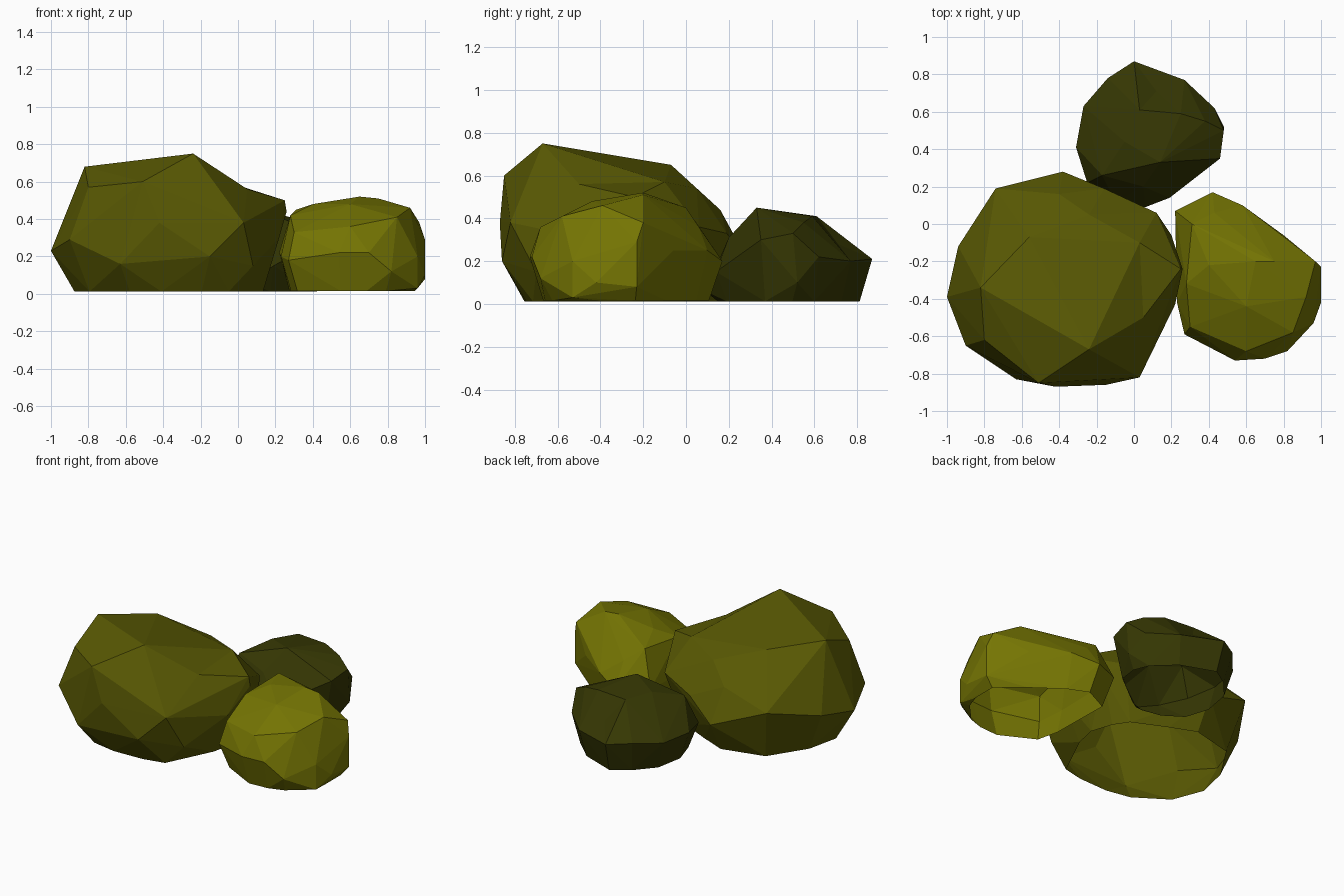
import bpy, bmesh
from mathutils import Vector

if "Cube" in bpy.data.objects:
    bpy.data.objects.remove(bpy.data.objects["Cube"])


def rock(name, belt, crown, dent, foot_scale, foot_z, color):
    """Faceted boulder shell, open below: hull of a belt, a crown and a shrunken foot."""
    cx = (min(p[0] for p in belt) + max(p[0] for p in belt)) / 2
    cy = (min(p[1] for p in belt) + max(p[1] for p in belt)) / 2
    foot = [(cx + (x - cx) * foot_scale, cy + (y - cy) * foot_scale, foot_z)
            for x, y, z in belt]
    bm = bmesh.new()
    for p in belt + crown + foot:
        bm.verts.new(p)
    bmesh.ops.convex_hull(bm, input=bm.verts[:])
    # open the underside
    bmesh.ops.recalc_face_normals(bm, faces=bm.faces[:])
    under = [f for f in bm.faces if all(v.co.z < .025 for v in f.verts)]
    bmesh.ops.delete(bm, geom=under, context='FACES')
    loose = [v for v in bm.verts if not v.link_faces]
    bmesh.ops.delete(bm, geom=loose, context='VERTS')
    # press one hollow into the nearest edge
    if dent:
        d = Vector(dent)
        edge = min(bm.edges, key=lambda e: ((e.verts[0].co + e.verts[1].co) / 2 - d).length)
        _, v = bmesh.utils.edge_split(edge, edge.verts[0], .5)
        v.co = d
        for f in list(v.link_faces):
            far = max((w for w in f.verts if w is not v
                       and not any(v in e.verts for e in w.link_edges)),
                      key=lambda w: (w.co - d).length)
            bmesh.utils.face_split(f, v, far)
    mesh = bpy.data.meshes.new(name)
    bm.to_mesh(mesh)
    bm.free()
    mat = bpy.data.materials.new(name + "_stone")
    mat.diffuse_color = (*color, 1)
    mat.use_nodes = True
    mat.node_tree.nodes["Principled BSDF"].inputs["Base Color"].default_value = mat.diffuse_color
    mesh.materials.append(mat)
    obj = bpy.data.objects.new(name, mesh)
    bpy.context.collection.objects.link(obj)


# large boulder, front left
rock("large_boulder",
     [(-1, -.39, .23), (-.94, -.12, .28), (-.74, .19, .36), (-.38, .28, .22),
      (-.16, .19, .33), (.12, .06, .36), (.2, -.06, .3), (.26, -.24, .44),
      (.22, -.43, .3), (.08, -.7, .15), (.03, -.82, .38), (-.15, -.86, .2),
      (-.42, -.87, .38), (-.63, -.83, .16), (-.9, -.65, .29)],
     [(-.24, -.67, .75), (-.82, -.34, .68), (-.8, -.62, .57), (-.51, -.85, .6),
      (-.56, -.07, .65), (.03, -.1, .57), (.25, -.24, .5), (-.24, .05, .54),
      (-.4, .16, .44)],
     (.05, -.5, .56), .8, .012, (.1, .1, .001))

# bright boulder, right
rock("bright_boulder",
     [(.22, .07, .22), (.42, .17, .2), (.58, .1, .25), (.8, -.06, .25),
      (1, -.23, .29), (1, -.42, .1), (.96, -.53, .2), (.82, -.68, .12),
      (.7, -.72, .22), (.54, -.73, .22), (.27, -.59, .18), (.23, -.42, .2),
      (.25, -.24, .3)],
     [(.6, -.44, .48), (.92, -.39, .46), (.65, -.2, .52), (.75, -.2, .51),
      (.4, -.22, .48), (.31, 0, .45), (.43, .06, .36), (.97, -.2, .38),
      (.28, -.32, .42), (.6, -.68, .36), (.85, -.58, .41), (.3, -.55, .33),
      (1, -.23, .08), (.96, -.53, .03)],
     None, .86, .015, (.18, .18, .001))

# dark boulder, back
rock("dark_boulder",
     [(0, .87, .21), (-.14, .78, .22), (-.27, .63, .2), (-.31, .41, .2),
      (-.25, .22, .18), (-.1, .12, .12), (.06, .09, .06), (.19, .14, .15),
      (.36, .29, .2), (.46, .35, .3), (.48, .5, .33), (.43, .62, .22),
      (.27, .77, .2)],
     [(.03, .61, .41), (-.05, .44, .42), (.14, .33, .45), (.25, .59, .41),
      (.38, .55, .38), (-.05, .69, .3), (-.17, .26, .36), (.05, .2, .31),
      (.48, .52, .1), (-.02, .77, 0)],
     (.12, .71, .28), .85, .012, (.036, .038, .001))
